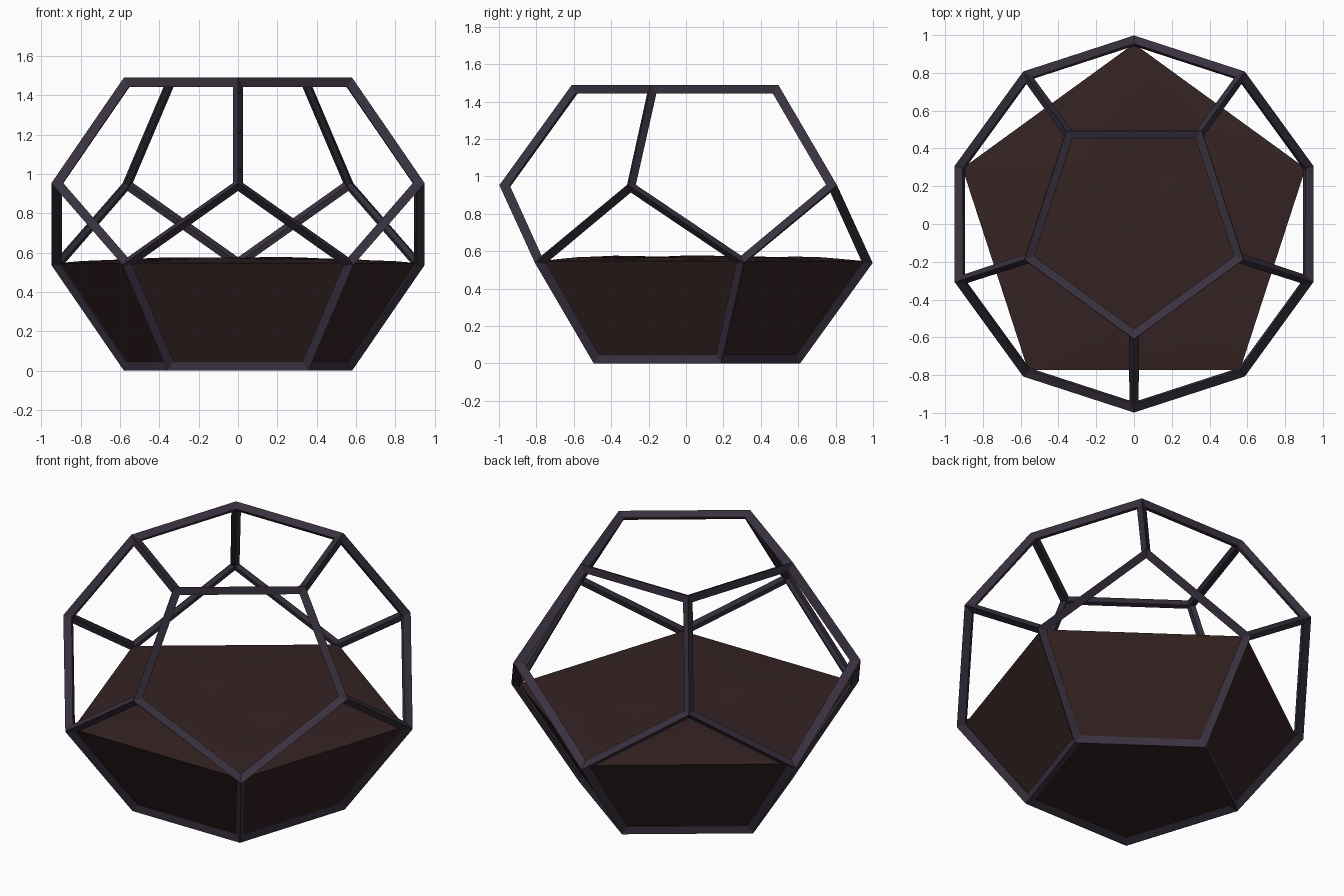
import bpy, bmesh, math
from mathutils import Vector

if "Cube" in bpy.data.objects:
    bpy.data.objects.remove(bpy.data.objects["Cube"])

def material(name, rgb):
    m = bpy.data.materials.new(name)
    m.diffuse_color = (*rgb, 1)
    m.use_nodes = True
    m.node_tree.nodes["Principled BSDF"].inputs["Base Color"].default_value = m.diffuse_color
    return m

def finish(name, bm, mat):
    bmesh.ops.remove_doubles(bm, verts=bm.verts, dist=1e-5)
    bmesh.ops.recalc_face_normals(bm, faces=bm.faces)
    me = bpy.data.meshes.new(name)
    bm.to_mesh(me)
    bm.free()
    me.materials.append(mat)
    ob = bpy.data.objects.new(name, me)
    bpy.context.collection.objects.link(ob)
    return ob

def pentagon(r, z, start):
    return [Vector((r * math.cos(math.radians(start + 72 * i)),
                    r * math.sin(math.radians(start + 72 * i)), z)) for i in range(5)]

metal = material("dark violet metal", (0.042, 0.032, 0.051))
earth = material("dark brown soil", (0.036, 0.017, 0.017))

# Dodecahedron corners: bottom, lower ring, upper ring, top
H = 1.49
C = Vector((0, 0, H / 2))
outer = (pentagon(0.61, 0, 90) + pentagon(0.998, 0.537, 90)
         + pentagon(0.998, H - 0.537, -90) + pentagon(0.61, H, -90))
faces = [list(range(5)), list(range(15, 20))]
for i in range(5):
    n, o = (i + 1) % 5, (i + 3) % 5
    faces.append([i, n, 5 + n, 10 + o, 5 + i])
    faces.append([15 + i, 15 + n, 10 + n, 5 + o, 10 + i])

# Frame: mitred diamond-section bars along every edge
K, INSET = 0.028, 0.037
mid = [C + (p - C) * (1 - K) for p in outer]
inner = [C + (p - C) * (1 - 2 * K) for p in outer]
bm = bmesh.new()
for f in faces:
    ins = []
    for k, v in enumerate(f):
        a = (mid[f[k - 1]] - mid[v]).normalized()
        b = (mid[f[(k + 1) % 5]] - mid[v]).normalized()
        ins.append(mid[v] + (a + b).normalized() * INSET)
    for k in range(5):
        n = (k + 1) % 5
        for ring in (outer, inner):
            pts = (ring[f[k]], ring[f[n]], ins[n], ins[k])
            bm.faces.new([bm.verts.new(p) for p in pts])
finish("terrarium_frame", bm, metal)

# Soil: flared pentagonal block with a gently uneven top
SEG, RINGS = 8, 8

def outline(r, z):
    p = pentagon(r, z, 90)
    return [p[i].lerp(p[(i + 1) % 5], s / SEG) for i in range(5) for s in range(SEG)]

def height(x, y, t):
    bump = 0.006 * math.sin(7 * x + 2 * y) * math.cos(9 * y - 3 * x)
    return 0.547 + (1 - t ** 4) * (0.025 + bump)

bm = bmesh.new()
loops = [[bm.verts.new(p) for p in outline(0.585, 0.025)]]
for k in range(RINGS, 0, -1):
    t = k / RINGS
    loops.append([bm.verts.new((p.x, p.y, height(p.x, p.y, t))) for p in outline(0.955 * t, 0)])
N = 5 * SEG
for lo, hi in zip(loops, loops[1:]):
    for i in range(N):
        bm.faces.new((lo[i], lo[(i + 1) % N], hi[(i + 1) % N], hi[i]))
bm.faces.new(loops[0])
peak = bm.verts.new((0, 0, height(0, 0, 0)))
for i in range(N):
    bm.faces.new((loops[-1][i], loops[-1][(i + 1) % N], peak))
soil = finish("soil", bm, earth)
bpy.context.view_layer.objects.active = soil
soil.select_set(True)
bpy.ops.object.shade_smooth_by_angle(angle=math.radians(30))
